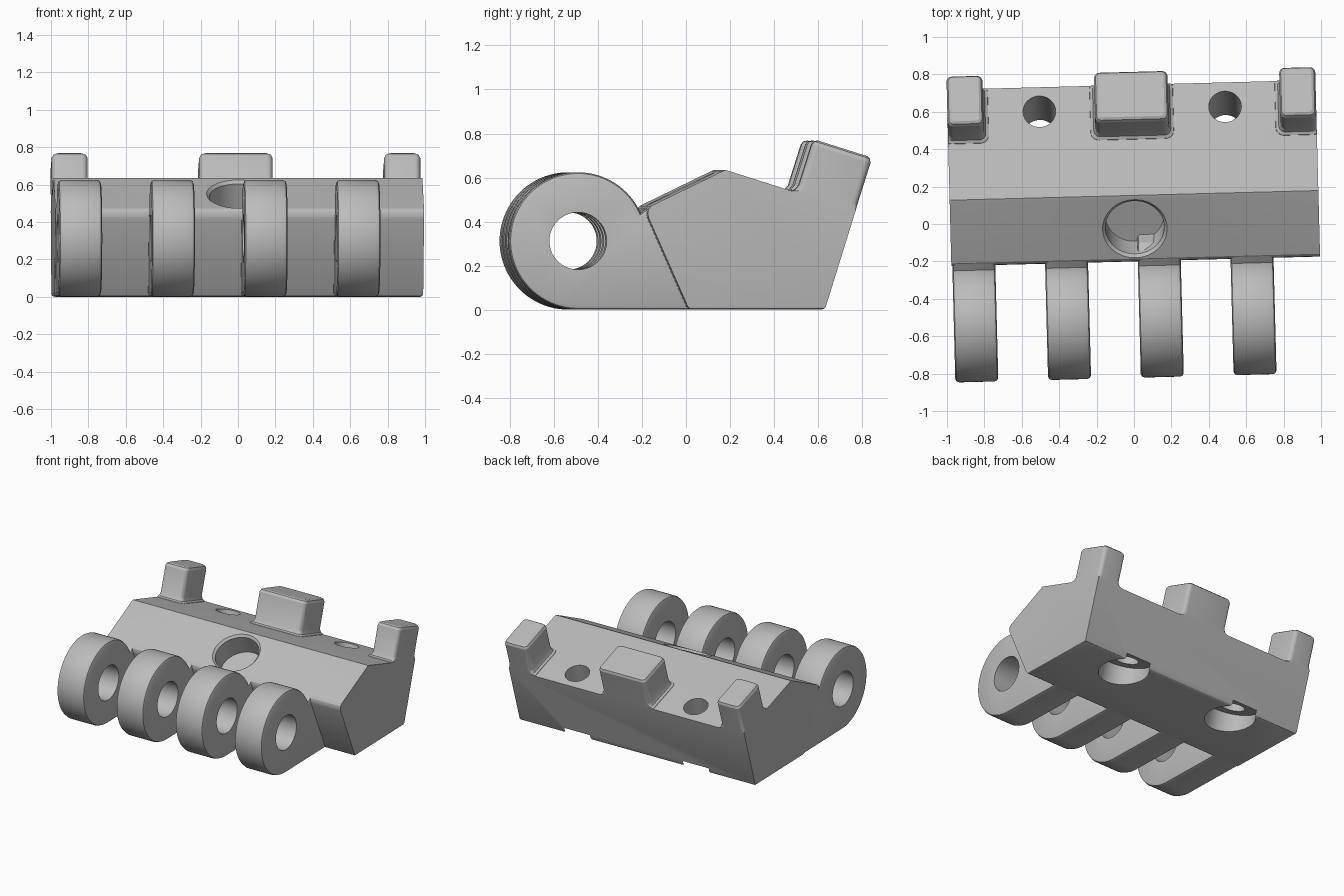
import bpy, bmesh, math
from mathutils import Matrix, Vector

if "Cube" in bpy.data.objects:
    bpy.data.objects.remove(bpy.data.objects["Cube"], do_unlink=True)

grey = bpy.data.materials.new("plain_grey")
grey.use_nodes = True
COLOR = (0.5, 0.5, 0.5, 1)
grey.diffuse_color = COLOR
grey.node_tree.nodes["Principled BSDF"].inputs["Base Color"].default_value = COLOR

YAW = Matrix.Rotation(math.radians(1.5), 4, 'Z')
X0, X1 = -0.982, 0.99                       # body ends
BACK = Vector((0, 0.744, 0.447))            # rear top edge of the body
TILT = math.radians(17.5)                   # slope of the rear deck
DECK = Vector((0, math.sin(TILT), math.cos(TILT)))
FWD = Vector((0, -math.cos(TILT), math.sin(TILT)))


def finish(name, bm):
    bmesh.ops.recalc_face_normals(bm, faces=bm.faces)
    mesh = bpy.data.meshes.new(name)
    bm.to_mesh(mesh)
    bm.free()
    mesh.materials.append(grey)
    ob = bpy.data.objects.new(name, mesh)
    bpy.context.collection.objects.link(ob)
    return ob


def extrude_profile(points, x0, x1):
    """Solid from a (y, z) outline, drawn out along x."""
    bm = bmesh.new()
    face = bm.faces.new([bm.verts.new((x0, y, z)) for y, z in points])
    ext = bmesh.ops.extrude_face_region(bm, geom=[face])
    verts = [g for g in ext["geom"] if isinstance(g, bmesh.types.BMVert)]
    bmesh.ops.translate(bm, verts=verts, vec=(x1 - x0, 0, 0))
    return bm


def rod(center, axis, r0, r1, depth):
    """Cutter from center going down along -axis, r1 at the top."""
    bm = bmesh.new()
    rot = axis.to_track_quat('Z', 'Y').to_matrix().to_4x4()
    mat = Matrix.Translation(center - axis * depth / 2) @ rot
    bmesh.ops.create_cone(bm, cap_ends=True, segments=64, radius1=r0,
                          radius2=r1, depth=depth, matrix=mat)
    ob = finish("cutter", bm)
    ob.hide_render = True
    return ob


def cut(ob, cutters):
    bpy.context.view_layer.objects.active = ob
    for c in cutters:
        mod = ob.modifiers.new("cut", 'BOOLEAN')
        mod.operation, mod.solver, mod.object = 'DIFFERENCE', 'EXACT', c
        bpy.ops.object.modifier_apply(modifier=mod.name)
        bpy.data.objects.remove(c, do_unlink=True)


def place(ob):
    ob.data.transform(YAW)
    bpy.ops.object.select_all(action='DESELECT')
    ob.select_set(True)
    bpy.context.view_layer.objects.active = ob
    bpy.ops.object.shade_smooth_by_angle(angle=math.radians(25))


# Main body: wedge with a sloped front, a ridge and a tilted rear deck
bm = extrude_profile([(-0.012, 0), (0.605, 0), (BACK.y, BACK.z), (0.165, 0.631),
                      (0.153, 0.634), (0.14, 0.629), (-0.185, 0.471),
                      (-0.197, 0.455), (-0.2, 0.437), (-0.195, 0.415)], X0, X1)
low = [e for e in bm.edges if all(v.co.z < 0.001 for v in e.verts)]
bmesh.ops.bevel(bm, geom=low, offset=0.015, segments=2, affect='EDGES', profile=0.5)
body = finish("body", bm)

# Blind round pocket in the front slope, with a chamfered rim
slope = Vector((0, -0.437, 0.9)).normalized()
pocket = Vector((0.004, -0.025, 0.548))
cutters = [rod(pocket + slope * 0.1, slope, 0.157, 0.157, 0.27),
           rod(pocket + slope * 0.02, slope, 0.152, 0.192, 0.04)]

# Two screw holes through the deck, with wide counterbores underneath
for x in (-0.49, 0.503):
    top = BACK + FWD * 0.136 + Vector((x, 0, 0))
    cutters.append(rod(top + DECK * 0.1, DECK, 0.087, 0.087, 0.9))
    cutters.append(rod(top - DECK * 0.425, DECK, 0.175, 0.175, 0.3))
cut(body, cutters)
place(body)

# Hinge knuckles: rounded eyes whose webs run into the body
CY, CZ, R = -0.51, 0.312, 0.312
arc = []
for i in range(61):
    a = math.radians(270 - 246 * i / 60)
    arc.append((CY + R * math.cos(a), CZ + R * math.sin(a)))
web = [(-0.185, 0.468), (-0.1, 0.42), (0.08, 0.1), (0.03, 0)]
for i in range(4):
    x0 = -0.977 + 0.496 * i
    bm = extrude_profile(arc + web, x0, x0 + 0.23)
    rim = [e for e in bm.edges if abs(e.verts[0].co.x - e.verts[1].co.x) < 0.001]
    bmesh.ops.bevel(bm, geom=rim, offset=0.02, segments=2, affect='EDGES', profile=0.5)
    knuckle = finish(f"hinge_knuckle_{i + 1}", bm)
    cut(knuckle, [rod(Vector((x0 + 0.4, CY, CZ)), Vector((1, 0, 0)), 0.13, 0.13, 0.6)])
    place(knuckle)


def tooth(name, x0, x1):
    """Rounded block standing on the deck, flared at its foot."""
    bm = bmesh.new()
    rings = []
    for grow, h in ((0.03, -0.01), (0.025, 0.003), (0.01, 0.012), (0, 0.035),
                    (0, 0.23), (-0.008, 0.247), (-0.022, 0.255)):
        ring = []
        r = 0.03 + grow * 0.5
        for k, (sx, su) in enumerate(((1, 1), (-1, 1), (-1, -1), (1, -1))):
            cx = (x1 + grow - r) if sx > 0 else (x0 - grow + r)
            cu = (0.28 + grow - r) if su > 0 else (r - grow)
            for j in range(6):
                a = math.radians(90 * k + 18 * j)
                x = min(max(cx + r * math.cos(a), X0), X1)
                u = max(cu + r * math.sin(a), 0)
                ring.append(bm.verts.new(BACK + FWD * u + DECK * h + Vector((x, 0, 0))))
        rings.append(ring)
    for a, b in zip(rings, rings[1:]):
        for j in range(len(a)):
            n = (j + 1) % len(a)
            bm.faces.new((a[j], a[n], b[n], b[j]))
    bm.faces.new(rings[0])
    bm.faces.new(rings[-1])
    place(finish(name, bm))


tooth("right_tooth", X0, -0.79)
tooth("middle_tooth", -0.193, 0.2)
tooth("left_tooth", 0.797, X1)
